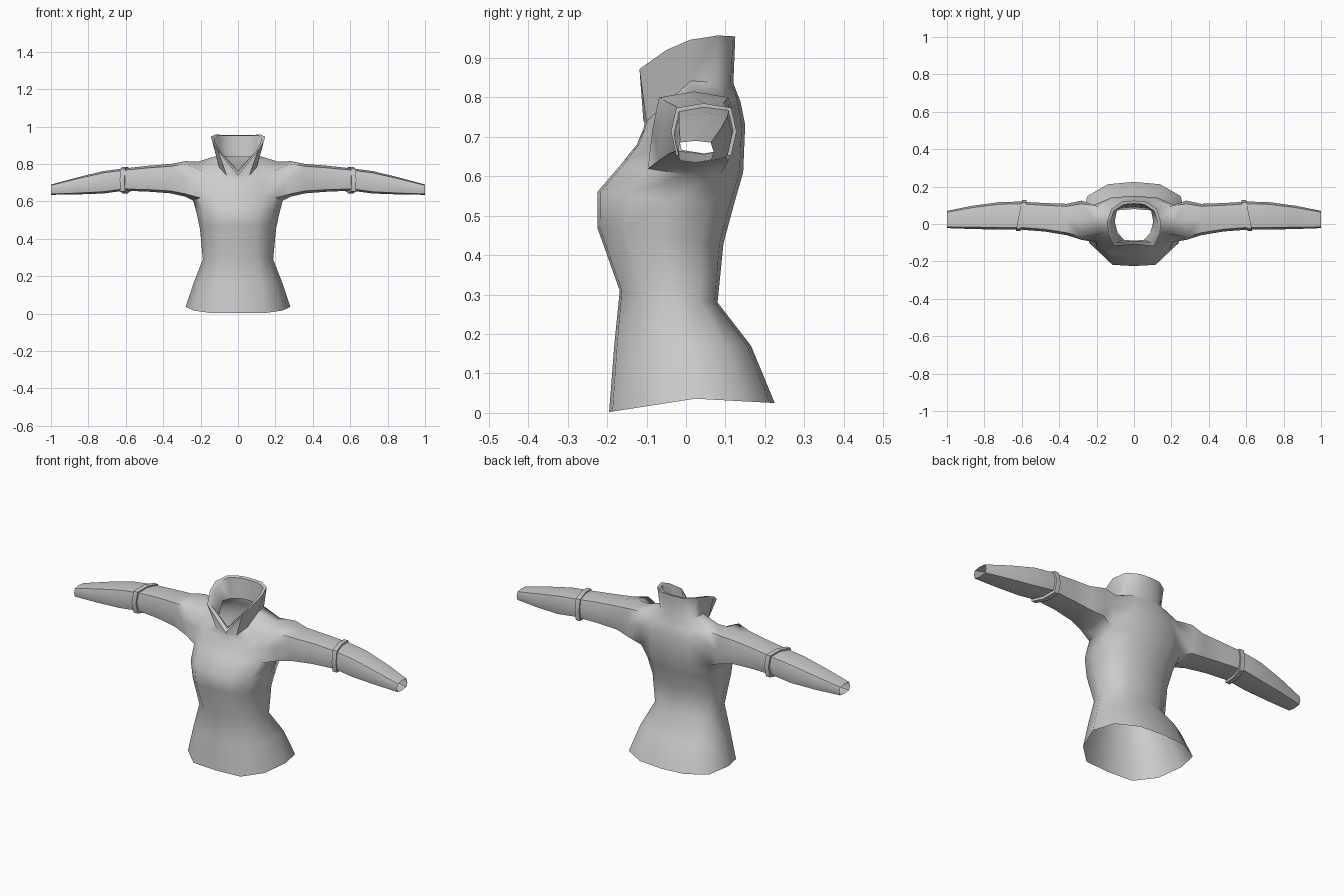
import bpy, bmesh, math

if "Cube" in bpy.data.objects:
    bpy.data.objects.remove(bpy.data.objects["Cube"])

cloth = bpy.data.materials.new("grey cloth")
cloth.diffuse_color = (0.6, 0.6, 0.6, 1)
cloth.use_nodes = True
cloth.node_tree.nodes["Principled BSDF"].inputs["Base Color"].default_value = cloth.diffuse_color


def loft(bm, rings, closed):
    """Bridge successive rings of vertices with quads."""
    for a, b in zip(rings, rings[1:]):
        n = len(a)
        for i in range(n if closed else n - 1):
            j = (i + 1) % n
            bm.faces.new((a[i], a[j], b[j], b[i]))


def finish(bm, name, angle):
    """Turn the right half into a mirrored, smooth-shaded object."""
    bmesh.ops.recalc_face_normals(bm, faces=bm.faces)
    me = bpy.data.meshes.new(name)
    bm.to_mesh(me)
    bm.free()
    me.materials.append(cloth)
    me.shade_smooth()
    me.set_sharp_from_angle(angle=math.radians(angle))
    ob = bpy.data.objects.new(name, me)
    bpy.context.collection.objects.link(ob)
    mod = ob.modifiers.new("mirror", "MIRROR")
    mod.merge_threshold = 0.0005
    return ob


# Half cross-section, front centre to back centre: width share, depth share
SECTION = [(0, 0), (.52, .02), (.85, .22), (1, .52), (.89, .82), (.5, .97), (0, 1)]


def body_ring(bm, w, yf, yb, zf, zs, zb):
    out = []
    for u, t in SECTION:
        z = zf + (zs - zf) * t / .52 if t < .52 else zs + (zb - zs) * (t - .52) / .48
        out.append(bm.verts.new((u * w, yf + (yb - yf) * t, z)))
    return out


def sleeve_ring(bm, x, y0, y1, z0, z1, grow=0.0, tilt=0.0):
    """Eight-sided rounded square, from bottom middle towards the front."""
    cy, cz = (y0 + y1) / 2, (z0 + z1) / 2
    hy, hz = (y1 - y0) / 2 + grow, (z1 - z0) / 2 + grow
    k = .84
    pts = [(0, -1), (-k, -k), (-1, 0), (-k, k), (0, 1), (k, k), (1, 0), (k, -k)]
    return [bm.verts.new((x - tilt * a * hy, cy + a * hy, cz + b * hz)) for a, b in pts]


# Jacket body: half width, front y, back y, front z, side z, back z
BODY = [(.28, -.195, .225, .002, .036, .025),
        (.235, -.182, .165, .17, .17, .17),
        (.188, -.168, .08, .31, .29, .28),
        (.203, -.225, .095, .47, .45, .43),
        (.222, -.225, .122, .56, .54, .53),
        (.240, -.165, .145, .63, .605, .61),
        (.245, -.125, .15, .68, .70, .73),
        (.215, -.108, .138, .72, .812, .79),
        (.117, -.105, .12, .735, .842, .835)]
bm = bmesh.new()
rings = [body_ring(bm, *r) for r in BODY]
loft(bm, rings, False)

# Standing collar, open in a V at the front, with a thick folded rim
RIM = [(0, -.108, .74), (.108, -.118, .872), (.138, -.05, .92), (.145, .01, .946),
       (.122, .08, .957), (.062, .12, .955), (0, .125, .955)]
outer = [bm.verts.new(p) for p in RIM]
inner = [bm.verts.new((x * .88, .01 + (y - .01) * .86, z - .004 + (.02 if i == 0 else 0)))
         for i, (x, y, z) in enumerate(RIM)]
lining = [bm.verts.new((v.co.x * .88, .01 + (v.co.y - .01) * .86, v.co.z + (.03 if i == 0 else .003)))
          for i, v in enumerate(rings[-1])]
loft(bm, [rings[-1], outer, inner, lining], False)

# Arm hole, opened in the body side and joined to the sleeve
lo, mid, hi = rings[5:8]
bm.faces.ensure_lookup_table()
side = set(lo[2:5] + mid[2:5] + hi[2:5])
bmesh.ops.delete(bm, geom=[f for f in bm.faces if set(f.verts) <= side], context='FACES_ONLY')
hole = [lo[3], lo[2], mid[2], hi[2], hi[3], hi[4], mid[4], lo[4]]
bmesh.ops.delete(bm, geom=[mid[3]], context='VERTS')

# Sleeve: x, front y, back y, bottom z, top z
SLEEVE = [(.28, -.085, .125, .625, .815),
          (.36, -.06, .108, .643, .80),
          (.48, -.04, .112, .652, .79),
          (.61, -.03, .12, .657, .776),
          (.72, -.03, .117, .642, .762),
          (.86, -.027, .098, .637, .728),
          (1.0, -.022, .07, .635, .69)]
loft(bm, [hole] + [sleeve_ring(bm, *s) for s in SLEEVE], True)
bmesh.ops.delete(bm, geom=[e for e in bm.edges if not e.link_faces], context='EDGES')
finish(bm, "jacket", 60)

# Raised band around each sleeve
bm = bmesh.new()
arm = (-.03, .12, .65, .777)
band = [sleeve_ring(bm, .603 + dx, *arm, grow=g, tilt=.2)
        for dx, g in ((-.013, -.008), (-.013, .008), (.013, .008), (.013, -.008))]
loft(bm, band + band[:1], True)
finish(bm, "sleeve_band", 50)
